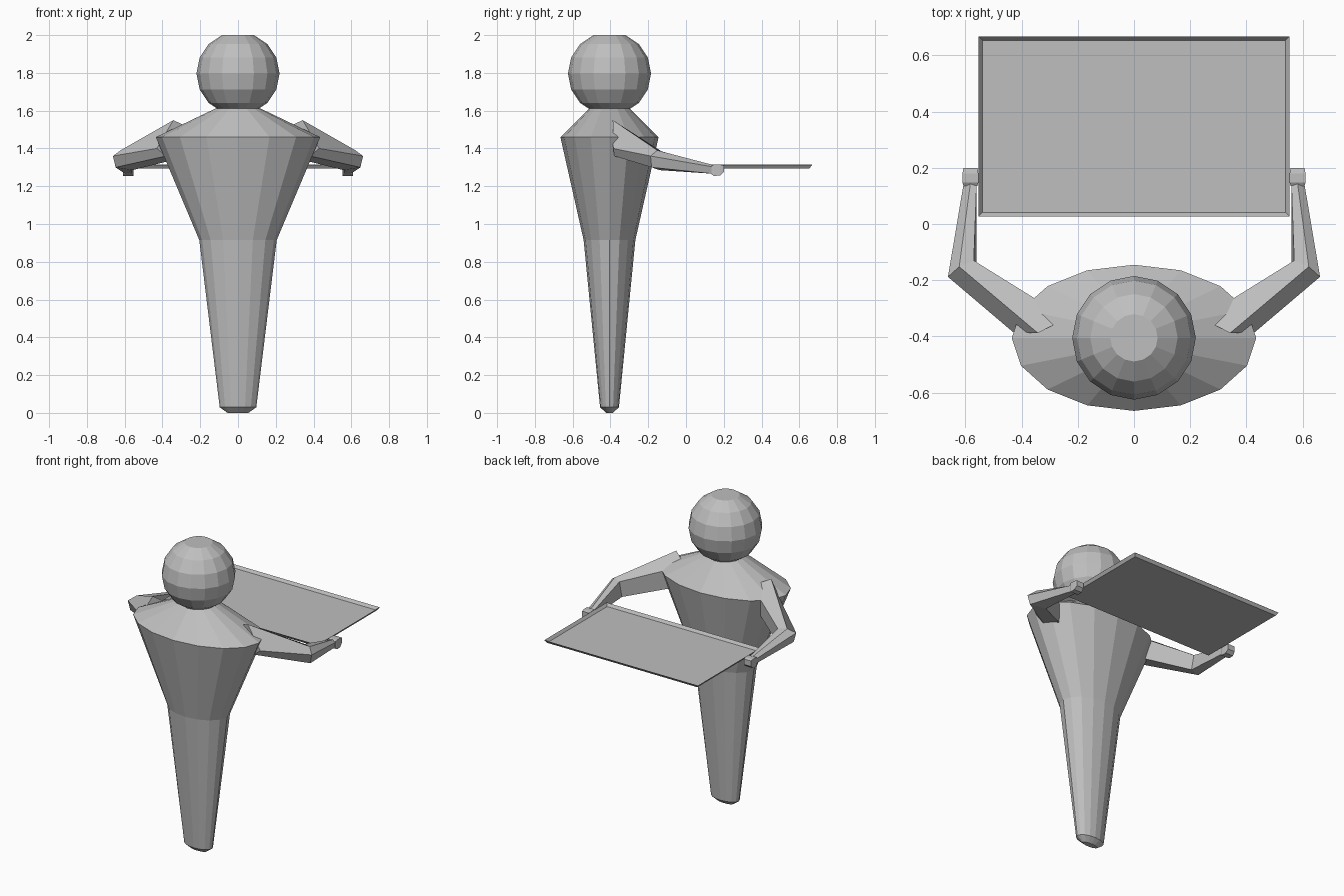
import bpy, bmesh, math

if "Cube" in bpy.data.objects:
    bpy.data.objects.remove(bpy.data.objects["Cube"])

grey = bpy.data.materials.new("plain grey")
grey.diffuse_color = (0.52, 0.52, 0.52, 1)
grey.use_nodes = True
grey.node_tree.nodes["Principled BSDF"].inputs["Base Color"].default_value = grey.diffuse_color
CY = -0.405  # depth of the figure's axis


def loft(name, rings, caps=True):
    """Skin a list of equal-length point rings into one flat-shaded object."""
    bm = bmesh.new()
    loops = [[bm.verts.new(p) for p in ring] for ring in rings]
    n = len(loops[0])
    for a, b in zip(loops, loops[1:]):
        for i in range(n):
            j = (i + 1) % n
            bm.faces.new((a[i], a[j], b[j], b[i]))
    if caps:
        bm.faces.new(loops[0][::-1])
        bm.faces.new(loops[-1])
    bmesh.ops.recalc_face_normals(bm, faces=bm.faces)
    mesh = bpy.data.meshes.new(name)
    bm.to_mesh(mesh)
    bm.free()
    mesh.materials.append(grey)
    obj = bpy.data.objects.new(name, mesh)
    bpy.context.collection.objects.link(obj)
    return obj


def ellipse(rx, ry, z, n=16):
    return [(rx * math.cos(2 * math.pi * i / n),
             CY + ry * math.sin(2 * math.pi * i / n), z) for i in range(n)]


def rect(hx, y0, y1, z):
    return [(-hx, y0, z), (hx, y0, z), (hx, y1, z), (-hx, y1, z)]


# Body: tapered legs, flared chest, sloping shoulders
loft("legs", [ellipse(0.055, 0.018, 0), ellipse(0.097, 0.05, 0.03),
              ellipse(0.205, 0.137, 0.915)])
loft("torso", [ellipse(0.205, 0.137, 0.915), ellipse(0.435, 0.26, 1.46),
               ellipse(0.118, 0.107, 1.612)])

# Head: faceted ball with flattened poles
R = 0.22
loft("head", [ellipse(R * math.sin(a), R * math.sin(a), 1.797 - R * math.cos(a))
              for a in (math.pi * k / 8 for k in range(1, 8))])

# Tray: shallow dish with a flared rim
tray = loft("tray", [rect(0.54, 0.04, 0.654, 1.296), rect(0.553, 0.027, 0.667, 1.314)],
            caps=False)
bm = bmesh.new()
bm.from_mesh(tray.data)
bm.verts.ensure_lookup_table()
bm.faces.new(bm.verts[:4])
bmesh.ops.recalc_face_normals(bm, faces=bm.faces)
bm.to_mesh(tray.data)
bm.free()
thick = tray.modifiers.new("thickness", "SOLIDIFY")
thick.thickness = 0.002
thick.offset = 0

# Arms: five-sided sections (outer, ridge, inner, lower inner, lower outer)
shoulder = [(0.43, -0.385, 1.40), (0.342, -0.388, 1.55), (0.24, -0.335, 1.50),
            (0.26, -0.34, 1.36), (0.38, -0.38, 1.36)]
elbow = [(0.662, -0.188, 1.36), (0.622, -0.152, 1.39), (0.57, -0.13, 1.385),
         (0.56, -0.14, 1.285), (0.648, -0.182, 1.30)]
wrist = [(0.606, 0.145, 1.302), (0.582, 0.145, 1.312), (0.56, 0.145, 1.306),
         (0.56, 0.145, 1.268), (0.597, 0.145, 1.266)]


def hand_ring(y, hx, z0, z1):
    return [(0.582 + sx * hx, y, z) for sx, z in ((-1, z0), (1, z0), (1, z1), (-1, z1))]


for side, s in (("right", 1), ("left", -1)):
    flip = lambda ring: [(s * x, y, z) for x, y, z in ring]
    loft(side + "_arm", [flip(shoulder), flip(elbow), flip(wrist)])
    # Hand: small blunt block gripping the tray edge
    loft(side + "_hand", [flip(hand_ring(0.135, 0.024, 1.262, 1.308)),
                          flip(hand_ring(0.147, 0.028, 1.255, 1.315)),
                          flip(hand_ring(0.18, 0.028, 1.256, 1.315)),
                          flip(hand_ring(0.20, 0.025, 1.275, 1.310))])
